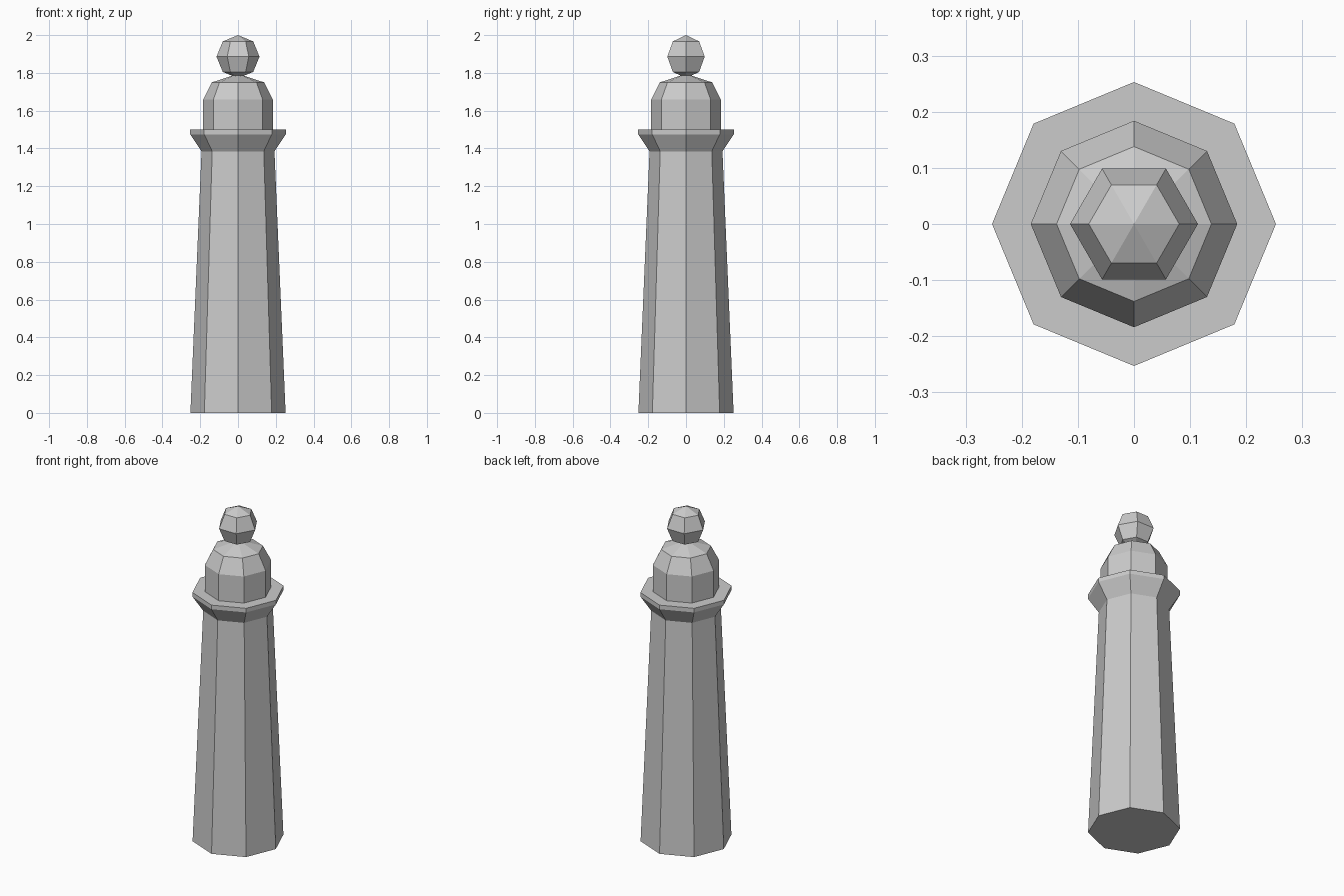
import bpy, bmesh
from math import cos, sin, tau

if "Cube" in bpy.data.objects:
    bpy.data.objects.remove(bpy.data.objects["Cube"])


def lathe(name, profile, sides):
    """Revolve (radius, z) points into a flat-faced solid; radius 0 makes a tip."""
    bm = bmesh.new()
    rings = []
    for r, z in profile:
        n = sides if r else 1
        rings.append([bm.verts.new((r * cos(tau * i / sides), r * sin(tau * i / sides), z))
                      for i in range(n)])
    for a, b in zip(rings, rings[1:]):
        for i in range(sides):
            j = (i + 1) % sides
            quad = [a[i % len(a)], a[j % len(a)], b[j % len(b)], b[i % len(b)]]
            bm.faces.new(list(dict.fromkeys(quad)))
    # Close flat ends
    for ring in (rings[0], rings[-1]):
        if len(ring) > 1:
            bm.faces.new(ring)
    bmesh.ops.recalc_face_normals(bm, faces=bm.faces[:])
    mesh = bpy.data.meshes.new(name)
    bm.to_mesh(mesh)
    bm.free()
    obj = bpy.data.objects.new(name, mesh)
    bpy.context.collection.objects.link(obj)
    return obj


# Tapered shaft, flared gallery and domed lantern in one continuous skin
lathe("tower", [
    (0.252, 0.0), (0.193, 1.385),
    (0.253, 1.475), (0.253, 1.50),
    (0.184, 1.50), (0.184, 1.66),
    (0.138, 1.75), (0, 1.795),
], 8)

# Six-sided ball on top
R, CZ = 0.114, 1.886
lathe("finial_ball", [(R * sin(tau * k / 8) if 0 < k < 4 else 0, CZ - R * cos(tau * k / 8))
                      for k in range(5)], 6)
